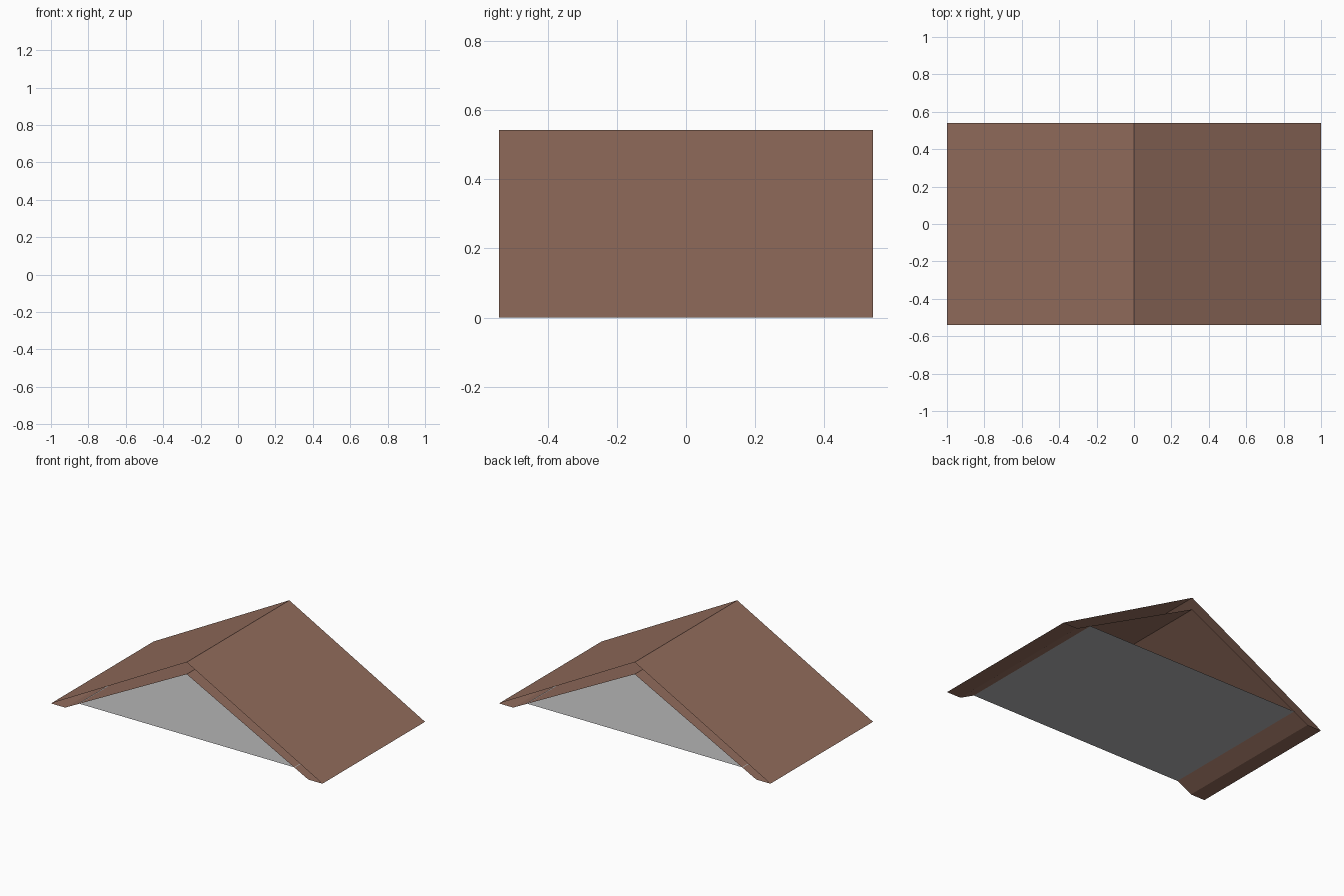
import bpy
import bmesh

if "Cube" in bpy.data.objects:
    bpy.data.objects.remove(bpy.data.objects["Cube"])

HALF_Y = 0.54


def material(name, srgb):
    lin = [((c / 255 + 0.055) / 1.055) ** 2.4 for c in srgb]
    m = bpy.data.materials.new(name)
    m.diffuse_color = (*lin, 1)
    m.use_nodes = True
    m.node_tree.nodes["Principled BSDF"].inputs["Base Color"].default_value = m.diffuse_color
    return m


def sweep(name, profile, mat, closed):
    """Extrude an (x, z) profile along y, leaving both ends open."""
    bm = bmesh.new()
    rows = [[bm.verts.new((x, y, z)) for x, z in profile] for y in (-HALF_Y, HALF_Y)]
    n = len(profile)
    for i in range(n if closed else n - 1):
        j = (i + 1) % n
        bm.faces.new((rows[0][i], rows[0][j], rows[1][j], rows[1][i]))
    me = bpy.data.meshes.new(name)
    bm.to_mesh(me)
    bm.free()
    me.materials.append(mat)
    ob = bpy.data.objects.new(name, me)
    bpy.context.collection.objects.link(ob)
    return ob


brown = material("roof brown", (146, 108, 92))
grey = material("ceiling grey", (180, 180, 181))

# Roof shell: outer slopes, flat eave soffits and inner lining, open at the gable ends
sweep("roof_shell",
      [(0.896, 0), (1, 0), (0, 0.542), (-1, 0), (-0.896, 0), (0, 0.462)][::-1][::-1],
      brown, True)

# Thin ceiling sheet across the inside of the roof
sweep("ceiling_panel", [(-0.798, 0.054), (0.798, 0.054)], grey, False)
